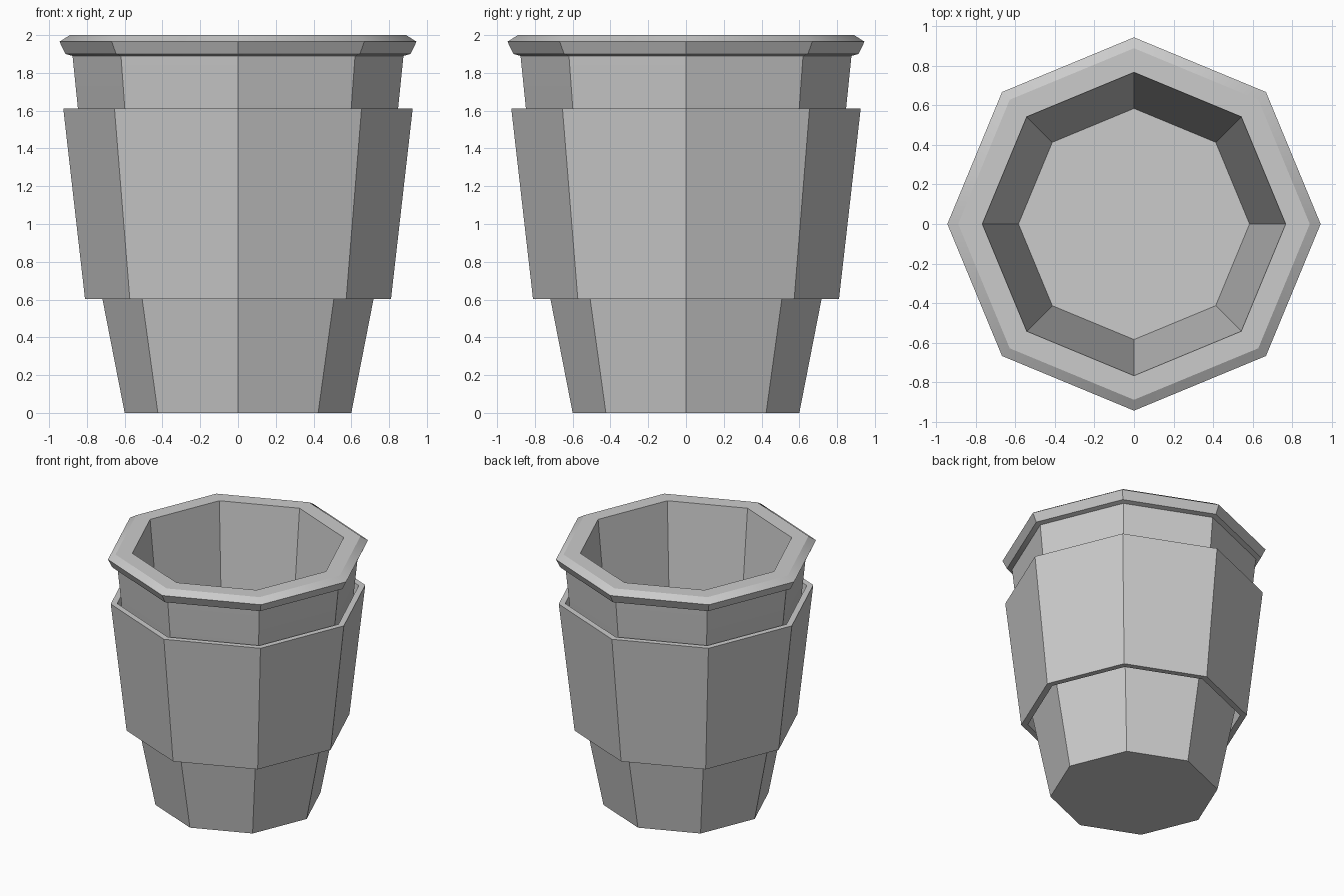
import bpy, bmesh
from math import cos, sin, pi, radians

if "Cube" in bpy.data.objects:
    bpy.data.objects.remove(bpy.data.objects["Cube"])

SIDES = 8


def octagon_lathe(name, profile, closed):
    """Spin a (radius, height) profile into rings; close it as a tube or cap both ends."""
    bm = bmesh.new()
    rings = [[bm.verts.new((r * cos(2 * pi * i / SIDES), r * sin(2 * pi * i / SIDES), z))
              for i in range(SIDES)] for r, z in profile]
    pairs = list(zip(rings, rings[1:]))
    if closed:
        pairs.append((rings[-1], rings[0]))
    else:
        bm.faces.new(rings[0])
        bm.faces.new(rings[-1])
    for a, b in pairs:
        for i in range(SIDES):
            j = (i + 1) % SIDES
            bm.faces.new((a[i], a[j], b[j], b[i]))
    bmesh.ops.recalc_face_normals(bm, faces=bm.faces[:])
    mesh = bpy.data.meshes.new(name)
    bm.to_mesh(mesh)
    bm.free()
    obj = bpy.data.objects.new(name, mesh)
    bpy.context.collection.objects.link(obj)
    bpy.ops.object.select_all(action='DESELECT')
    obj.select_set(True)
    bpy.context.view_layer.objects.active = obj
    bpy.ops.object.shade_smooth_by_angle(angle=radians(30))
    return obj


# Cup: outer wall, flared rim, then inner wall down to the floor
octagon_lathe("cup", [
    (0.60, 0.0), (0.717, 0.60), (0.775, 0.90), (0.876, 1.89),
    (0.913, 1.90), (0.945, 1.965), (0.89, 2.0),
    (0.768, 2.0), (0.585, 0.08),
], closed=False)

# Sleeve: thin open band standing slightly off the cup wall
octagon_lathe("sleeve", [
    (0.81, 0.603), (0.925, 1.612), (0.878, 1.612), (0.763, 0.603),
], closed=True)
